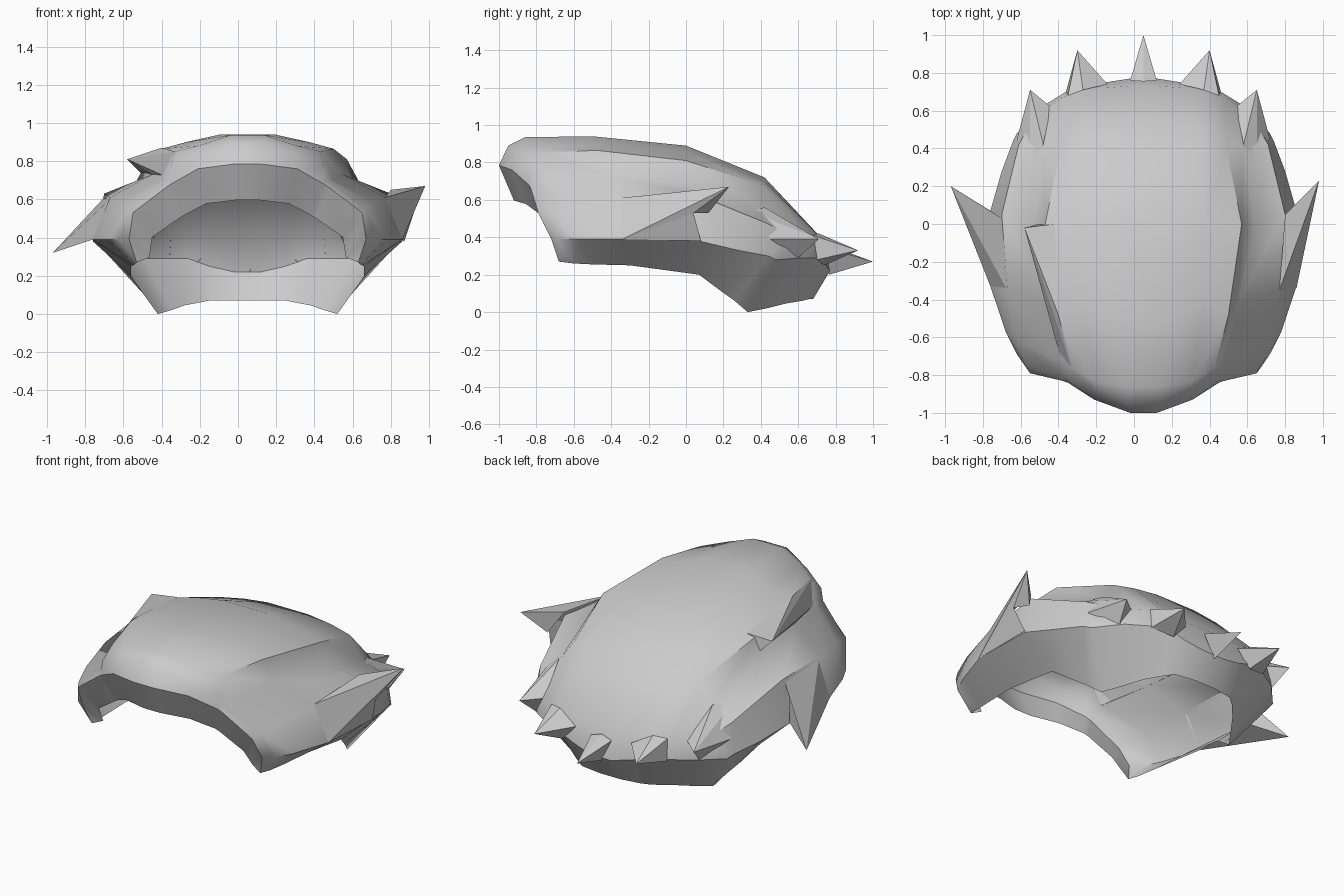
import bpy, bmesh

CX = 0.05  # symmetry plane of the shell
grey = bpy.data.materials.new("light grey")
grey.diffuse_color = (0.6, 0.6, 0.6, 1)

# Ribs running front to back: (distance from symmetry plane, y, z)
RIBS = [
    [(.07, -1, .785), (.08, -.95, .89), (.09, -.86, .935), (.14, -.5, .94),
     (.15, 0, .89), (.14, .42, .72), (.08, .73, .39), (.07, .77, .22)],
    [(.26, -.93, .76), (.25, -.9, .83), (.26, -.83, .88), (.32, -.4, .9),
     (.33, 0, .86), (.3, .42, .7), (.21, .72, .39), (.2, .75, .25)],
    [(.40, -.84, .68), (.40, -.83, .77), (.38, -.76, .85), (.45, -.48, .865),
     (.52, 0, .81), (.44, .4, .68), (.33, .71, .41), (.31, .74, .29)],
    [(.43, -.83, .66), (.42, -.82, .7), (.45, -.72, .7), (.5, -.42, .73),
     (.59, 0, .68), (.53, .4, .56), (.43, .67, .4), (.41, .7, .29)],
    [(.6, -.79, .53), (.62, -.75, .55), (.66, -.62, .58), (.72, -.35, .61),
     (.75, .05, .63), (.66, .42, .48), (.57, .58, .4), (.54, .62, .29)],
    [(.62, -.72, .39), (.67, -.69, .39), (.73, -.57, .39), (.81, -.33, .39),
     (.81, .07, .38), (.75, .28, .33), (.69, .44, .3), (.67, .48, .28)],
]
# Lower edge, from the back centre round to the front
HEM = [(.07, .68, .07), (.2, .66, .07), (.25, .62, .06), (.33, .53, .045),
       (.4, .43, .02), (.47, .33, 0), (.51, .26, .06), (.55, .19, .11),
       (.61, .07, .2), (.61, -.3, .25), (.6, -.5, .255), (.59, -.6, .26),
       (.58, -.68, .27)]


def finish(bm, name):
    mesh = bpy.data.meshes.new(name)
    bmesh.ops.recalc_face_normals(bm, faces=bm.faces)
    bm.to_mesh(mesh)
    bm.free()
    ob = bpy.data.objects.new(name, mesh)
    bpy.context.collection.objects.link(ob)
    mesh.materials.append(grey)
    return ob


def strip(bm, a, b):
    for i in range(len(a) - 1):
        bm.faces.new((a[i], a[i + 1], b[i + 1], b[i]))


# Hollow shell: dome, lower wall and a front lip folded inwards
bm = bmesh.new()
halves = []
for s in (1, -1):
    ribs = [[bm.verts.new((CX + s * x, y, z)) for x, y, z in r] for r in RIBS]
    lip = [bm.verts.new((CX + s * x * .83, y * .92, z * .76))
           for x, y, z in (r[0] for r in RIBS)]
    hem = [bm.verts.new((CX + s * x, y, z)) for x, y, z in HEM]
    for a, b in zip(ribs, ribs[1:]):
        strip(bm, a, b)
    # Back ends of all ribs, then the outermost rib running forwards
    strip(bm, [r[-1] for r in ribs] + ribs[-1][-2::-1], hem)
    strip(bm, [r[0] for r in ribs], lip)
    bm.faces.new((ribs[-1][0], lip[-1], hem[-1]))
    halves.append((ribs[0], lip[0], hem[0]))
# Join both halves along the crown
(ro, rl, rh), (lo, ll, lh) = halves
strip(bm, ro, lo)
bm.faces.new((ro[0], lo[0], ll, rl))
bm.faces.new((ro[-1], lo[-1], lh, rh))
shell = finish(bm, "hair_shell")
bpy.context.view_layer.objects.active = shell
shell.select_set(True)
bpy.ops.object.shade_smooth_by_angle(angle=0.7)


def spike(name, base, tip, extra=None):
    # Open-based hollow spike; extra adds one skirt triangle
    bm = bmesh.new()
    vs = [bm.verts.new(p) for p in base]
    t = bm.verts.new(tip)
    for a, b in zip(vs, vs[1:] + vs[:1]):
        bm.faces.new((a, b, t))
    if extra:
        bm.faces.new((vs[-1], vs[-2], bm.verts.new(extra)))
    return finish(bm, name)


# Back spikes
spike("back_spike_middle", [(-.02, .76, .34), (.05, .755, .36), (.12, .76, .34),
                            (.05, .765, .2)], (.05, 1, .27))
for s, side in ((1, "right"), (-1, "left")):
    def at(*pts):
        return [(CX + s * x, y, z) for x, y, z in pts]
    spike("back_spike_" + side,
          at((.19, .74, .35), (.32, .71, .42), (.4, .68, .41), (.41, .7, .28), (.28, .74, .25)),
          at((.35, .92, .33))[0])
    spike("corner_spike_" + side,
          at((.53, .42, .56), (.6, .34, .54), (.67, .45, .39), (.56, .6, .29), (.49, .62, .4)),
          at((.6, .71, .39))[0])

# Side spikes: the right one turns up, the left one hangs down
spike("side_spike_right", [(.77, -.35, .61), (.8, .05, .65), (.87, .12, .53),
                           (.92, .04, .53), (.86, -.34, .39)], (.98, .23, .67),
      extra=(.87, .08, .38))
spike("side_spike_left", [(-.67, -.35, .6), (-.7, .03, .61), (-.76, .07, .54),
                          (-.76, .07, .39), (-.76, -.33, .39)], (-.97, .2, .32))

# Overlapping strand on the left ridge
spike("left_strand", [(-.33, -.76, .85), (-.4, -.48, .87), (-.42, .0, .825),
                      (-.5, .0, .73), (-.45, -.42, .73), (-.38, -.74, .72)],
      (-.58, -.02, .81))
